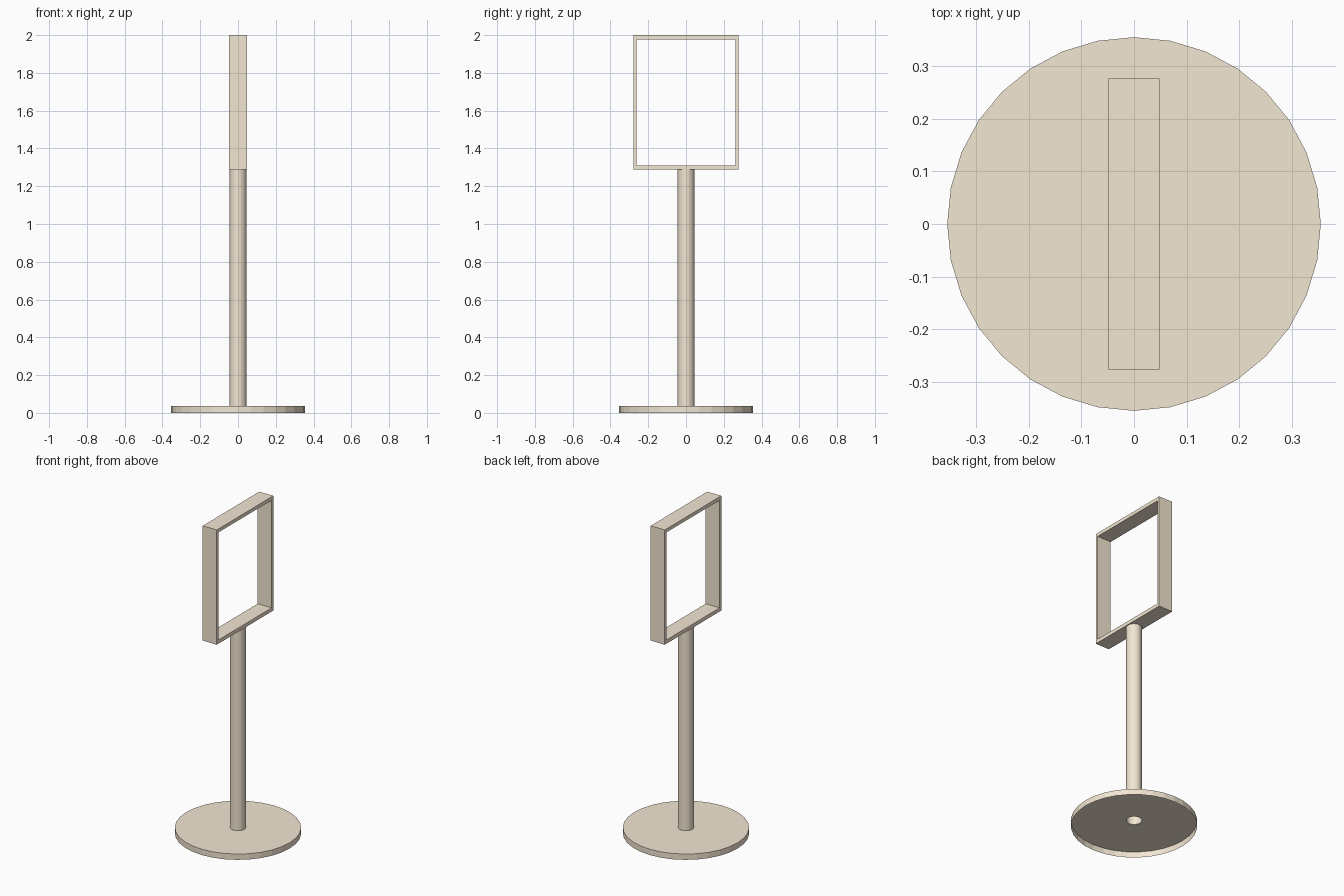
import bpy, bmesh
from math import cos, sin, tau

if "Cube" in bpy.data.objects:
    bpy.data.objects.remove(bpy.data.objects["Cube"])

SIDES = 32
POLE_R = 0.044
BASE_R = 0.355
BASE_H = 0.036

beige = bpy.data.materials.new("beige")
beige.diffuse_color = (0.9, 0.8, 0.65, 1)
beige.use_nodes = True
beige.node_tree.nodes["Principled BSDF"].inputs["Base Color"].default_value = beige.diffuse_color


def new_object(name, bm):
    mesh = bpy.data.meshes.new(name)
    bm.to_mesh(mesh)
    bm.free()
    mesh.materials.append(beige)
    obj = bpy.data.objects.new(name, mesh)
    bpy.context.collection.objects.link(obj)
    return obj


def lathe(name, profile):
    """Revolve an open (radius, z) profile, listed bottom to top along the outside."""
    bm = bmesh.new()
    rings = [[bm.verts.new((r * cos(tau * i / SIDES), r * sin(tau * i / SIDES), z))
              for i in range(SIDES)] for r, z in profile]
    for low, high in zip(rings, rings[1:]):
        for i in range(SIDES):
            j = (i + 1) % SIDES
            bm.faces.new((low[i], low[j], high[j], high[i]))
    return new_object(name, bm)


def rect_frame(name, depth, outer, inner):
    """Rectangular frame in the YZ plane; outer and inner are (half_y, z_low, z_high)."""
    bm = bmesh.new()

    def loop(x, half_y, z0, z1):
        corners = ((-half_y, z0), (half_y, z0), (half_y, z1), (-half_y, z1))
        return [bm.verts.new((x, y, z)) for y, z in corners]

    loops = [loop(depth, *outer), loop(depth, *inner),
             loop(-depth, *inner), loop(-depth, *outer)]
    for k in range(4):
        a, b = loops[k], loops[(k + 1) % 4]
        for i in range(4):
            j = (i + 1) % 4
            bm.faces.new((a[i], a[j], b[j], b[i]))
    bmesh.ops.recalc_face_normals(bm, faces=bm.faces)
    return new_object(name, bm)


# Round foot: side wall and top plate, open underneath, with a hole at the pole
lathe("base", [(BASE_R, 0), (BASE_R, BASE_H), (POLE_R, BASE_H)])

# Hollow pole standing on the top plate
lathe("pole", [(POLE_R, BASE_H), (POLE_R, 1.288)])

# Open sign frame
rect_frame("sign_frame", 0.048, (0.277, 1.288, 2.0), (0.261, 1.311, 1.978))
